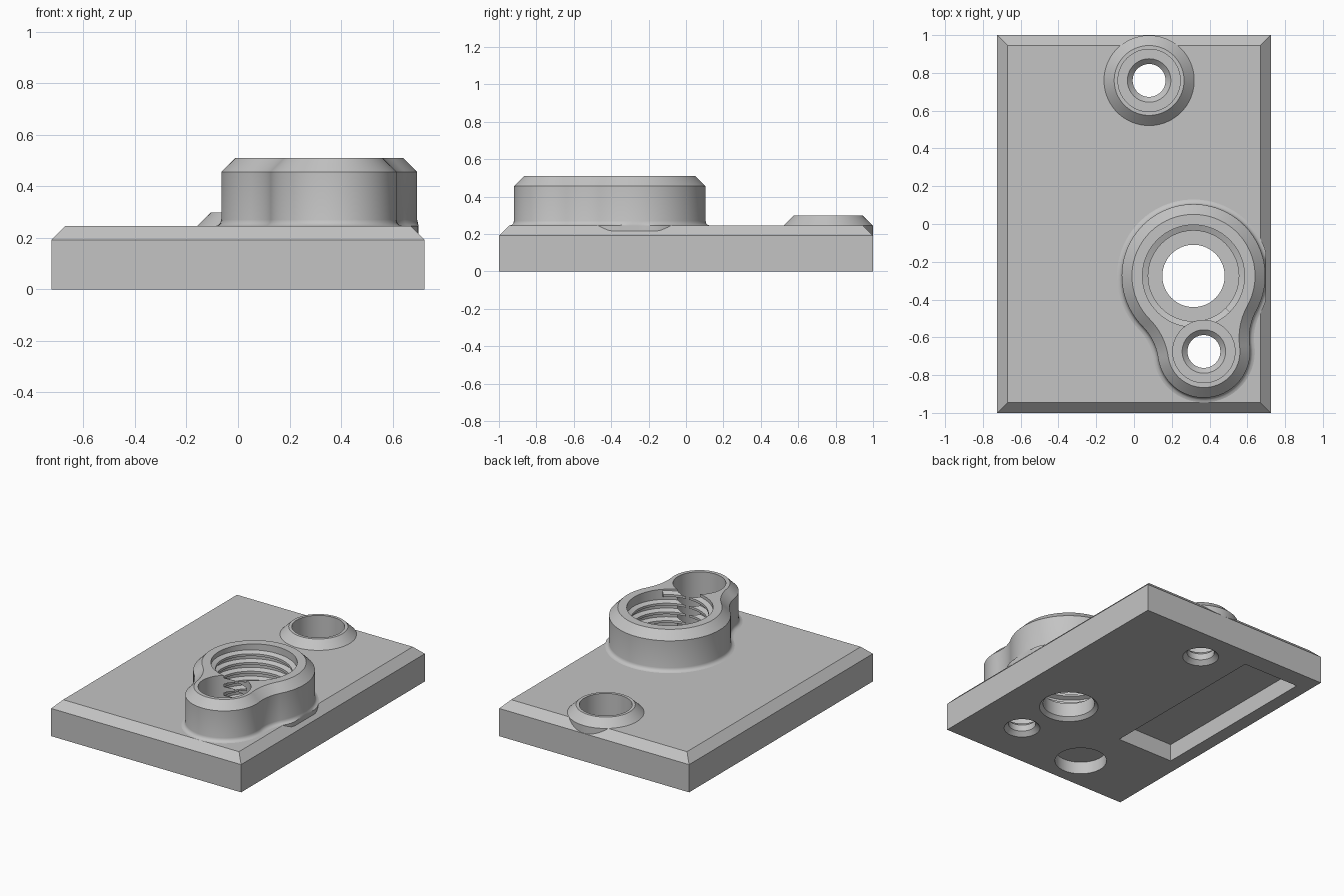
import bpy, bmesh
from math import sin, cos, pi, tau, atan2, acos, hypot, radians

cube = bpy.data.objects.get("Cube")
if cube:
    bpy.data.objects.remove(cube, do_unlink=True)

grey = bpy.data.materials.new("plain grey")
grey.use_nodes = True
COLOUR = (0.55, 0.55, 0.55, 1)
grey.diffuse_color = COLOUR
grey.node_tree.nodes["Principled BSDF"].inputs["Base Color"].default_value = COLOUR


def loft(name, rings):
    """Closed solid through a list of equally long point rings."""
    bm = bmesh.new()
    rows = [[bm.verts.new(p) for p in ring] for ring in rings]
    n = len(rows[0])
    for a, b in zip(rows, rows[1:]):
        for i in range(n):
            j = (i + 1) % n
            bm.faces.new((a[i], a[j], b[j], b[i]))
    bm.faces.new(rows[0][::-1])
    bm.faces.new(rows[-1])
    bmesh.ops.recalc_face_normals(bm, faces=bm.faces)
    mesh = bpy.data.meshes.new(name)
    bm.to_mesh(mesh)
    bm.free()
    mesh.materials.append(grey)
    ob = bpy.data.objects.new(name, mesh)
    bpy.context.collection.objects.link(ob)
    return ob


def lathe(name, centre, profile, n=72):
    """Solid of revolution from (radius, height) pairs."""
    return loft(name, [[(centre[0] + r * cos(tau * i / n),
                         centre[1] + r * sin(tau * i / n), z) for i in range(n)]
                       for r, z in profile])


def block(name, x0, x1, y0, y1, levels):
    """Rectangular solid from (inset, height) pairs."""
    return loft(name, [[(x0 + d, y0 + d, z), (x1 - d, y0 + d, z),
                        (x1 - d, y1 - d, z), (x0 + d, y1 - d, z)]
                       for d, z in levels])


def cut(ob, cutters):
    bpy.context.view_layer.objects.active = ob
    for c in cutters:
        c.hide_render = True
        mod = ob.modifiers.new("cut", 'BOOLEAN')
        mod.operation, mod.solver, mod.object = 'DIFFERENCE', 'EXACT', c
        bpy.ops.object.modifier_apply(modifier=mod.name)


# Layout of the bores
MAIN, SIDE, REAR = (0.315, -0.275), (0.37, -0.675), (0.08, 0.76)
R_MAIN, R_SIDE, R_BLEND = 0.38, 0.245, 0.3
TOP, PLATE, CHAMFER = 0.51, 0.245, 0.054


def arc(c, r, a0, a1, n):
    """Arc points, leaving out the last one."""
    return [(c[0] + r * cos(a0 + (a1 - a0) * i / n),
             c[1] + r * sin(a0 + (a1 - a0) * i / n)) for i in range(n)]


def boss_outline(off, z):
    """Two circles joined by concave tangent arcs, grown by off."""
    dx, dy = SIDE[0] - MAIN[0], SIDE[1] - MAIN[1]
    d, phi = hypot(dx, dy), atan2(dy, dx)
    p, q = R_MAIN + R_BLEND, R_SIDE + R_BLEND
    al = acos((d * d + p * p - q * q) / (2 * d * p))
    be = acos((d * d + q * q - p * p) / (2 * d * q))
    left, right = [(MAIN[0] + p * cos(t), MAIN[1] + p * sin(t))
                   for t in (phi - al, phi + al)]
    pts = arc(MAIN, R_MAIN + off, phi + al, phi + tau - al, 56)
    pts += arc(left, R_BLEND - off, phi - al + pi, phi + be, 14)
    pts += arc(SIDE, R_SIDE + off, phi - pi + be, phi + pi - be, 32)
    pts += arc(right, R_BLEND - off, phi - be, phi + al - pi, 14)
    limit = MAIN[0] + R_MAIN + min(off, 0.005)
    return [(min(x, limit), y, z) for x, y in pts]


# Base plate with chamfered top
plate = block("base_plate", -0.724, 0.724, -1, 1,
              [(0, 0), (0, PLATE - CHAMFER), (CHAMFER, PLATE)])

# Tall boss with base fillet and chamfered rim
F = 0.025
fillet = [(F * (1 - sin(t)), PLATE + F * (1 - cos(t)))
          for t in (0, pi / 6, pi / 3, pi / 2)]
levels = [(F, 0.2)] + fillet + [(0, TOP - CHAMFER), (-CHAMFER, TOP)]
tall_boss = loft("tall_boss", [boss_outline(o, z) for o, z in levels])

# Low conical boss at the rear
rear_boss = lathe("rear_boss", REAR, [(0.239, 0.18), (0.239, PLATE), (0.185, 0.298)])

# Stepped bores, countersunk underneath
FLOOR = 0.12
main_bore = lathe("main_bore_cutter", MAIN, [
    (0.198, -0.01), (0.165, 0.023), (0.165, FLOOR), (0.27, FLOOR), (0.27, 0.6)])
small = [(0.125, -0.01), (0.087, 0.028), (0.087, 0.072), (0.115, 0.1),
         (0.165, 0.1), (0.165, 0.6)]
side_bore = lathe("side_bore_cutter", SIDE, small)
rear_bore = lathe("rear_bore_cutter", REAR, small)

# Underside recesses
slot = block("slot_cutter", -0.63, -0.2, -0.385, 0.87, [(0, -0.1), (0, 0.12)])
round_recess = lathe("recess_cutter", (-0.188, -0.755), [(0.165, -0.1), (0.165, 0.085)])

# Helical thread ridge in the main bore
PITCH, STEPS = 0.06, 48
turns = (TOP - 0.03 - FLOOR - 0.025) / PITCH
rings = []
for i in range(int(turns * STEPS) + 1):
    a = -pi / 4 - tau * (int(turns * STEPS) - i) / STEPS
    z = FLOOR + 0.025 + PITCH * i / STEPS
    rings.append([(MAIN[0] + r * cos(a), MAIN[1] + r * sin(a), z + h)
                  for r, h in ((0.274, -0.022), (0.24, -0.008),
                               (0.24, 0.008), (0.274, 0.022))])
thread = loft("thread_ridge", rings)

cut(plate, [main_bore, side_bore, rear_bore, slot, round_recess])
cut(tall_boss, [main_bore, side_bore])
cut(rear_boss, [rear_bore])
cut(thread, [side_bore])

for c in (main_bore, side_bore, rear_bore, slot, round_recess):
    bpy.data.objects.remove(c, do_unlink=True)

# Smooth curved walls, keep edges sharp
bpy.ops.object.select_all(action='DESELECT')
for ob in (plate, tall_boss, rear_boss, thread):
    ob.select_set(True)
bpy.context.view_layer.objects.active = plate
bpy.ops.object.shade_smooth_by_angle(angle=radians(32))
